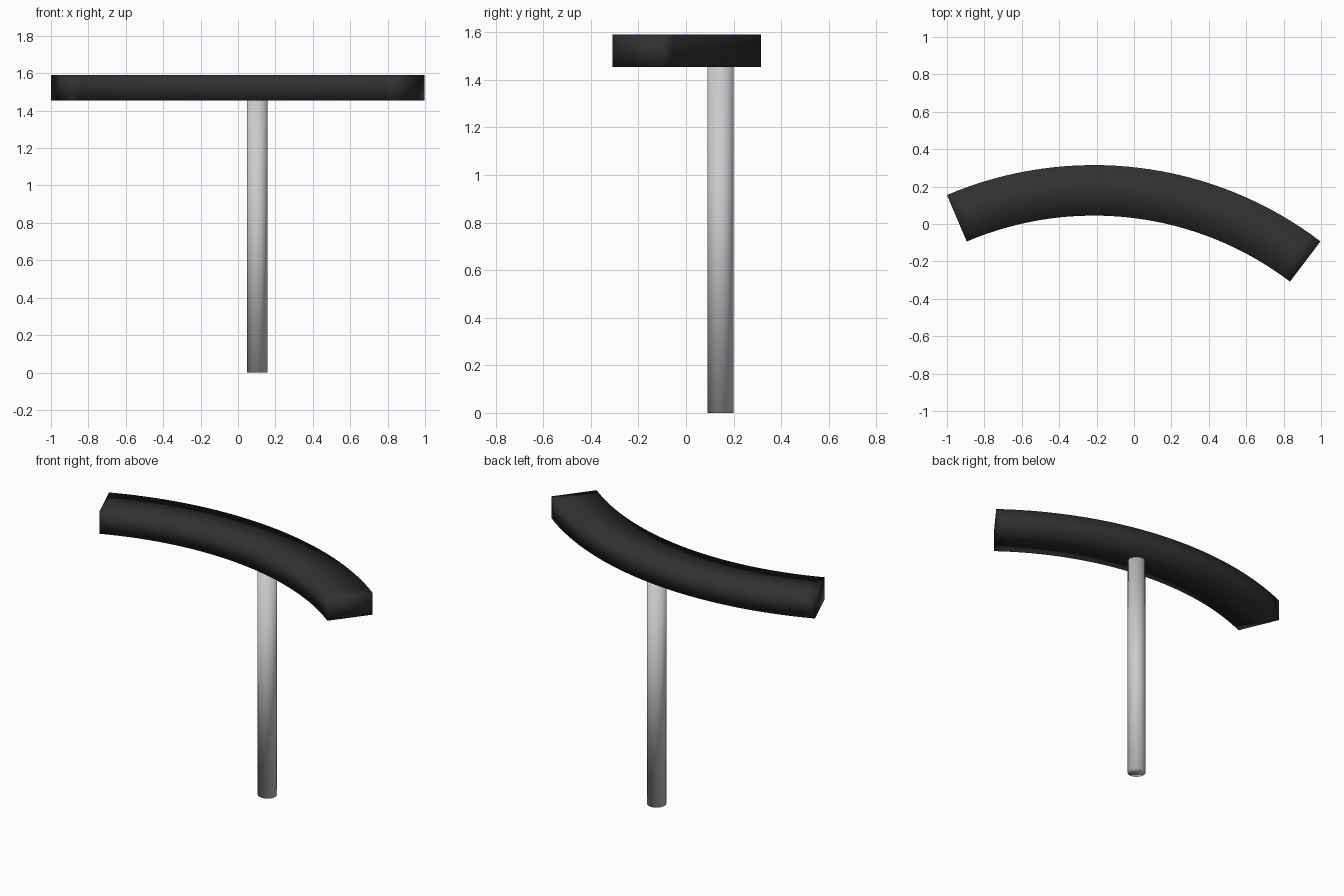
import bpy, bmesh
from math import radians, sin, cos

if "Cube" in bpy.data.objects:
    bpy.data.objects.remove(bpy.data.objects["Cube"])

def finish(name, bm):
    bmesh.ops.recalc_face_normals(bm, faces=bm.faces)
    mesh = bpy.data.meshes.new(name)
    bm.to_mesh(mesh)
    bm.free()
    mesh.shade_smooth()
    obj = bpy.data.objects.new(name, mesh)
    bpy.context.collection.objects.link(obj)
    return obj

# Curved top slab: rectangular section swept along an arc
CX, CY = -0.215, -1.69
R_IN, R_OUT = 1.735, 2.005
Z0, Z1 = 1.455, 1.59
A0, A1, STEPS = radians(-23.05), radians(37.2), 32
section = [(R_IN, Z0), (R_OUT, Z0), (R_OUT, Z1), (R_IN, Z1)]
bm = bmesh.new()
rings = []
for i in range(STEPS + 1):
    a = A0 + (A1 - A0) * i / STEPS
    rings.append([bm.verts.new((CX + r * sin(a), CY + r * cos(a), z)) for r, z in section])
for a, b in zip(rings, rings[1:]):
    for j in range(4):
        k = (j + 1) % 4
        bm.faces.new((a[j], a[k], b[k], b[j]))
bm.faces.new(rings[0])
bm.faces.new(rings[-1])
slab = finish("curved_top", bm)
black = bpy.data.materials.new("black")
black.diffuse_color = (0.03, 0.03, 0.03, 1)
black.use_nodes = True
black.node_tree.nodes["Principled BSDF"].inputs["Base Color"].default_value = black.diffuse_color
slab.data.materials.append(black)

# Round support post under the slab
bm = bmesh.new()
bmesh.ops.create_cone(bm, cap_ends=True, segments=32, radius1=0.055, radius2=0.055, depth=Z0)
bmesh.ops.translate(bm, verts=bm.verts, vec=(0.102, 0.145, Z0 / 2))
finish("support_post", bm)
